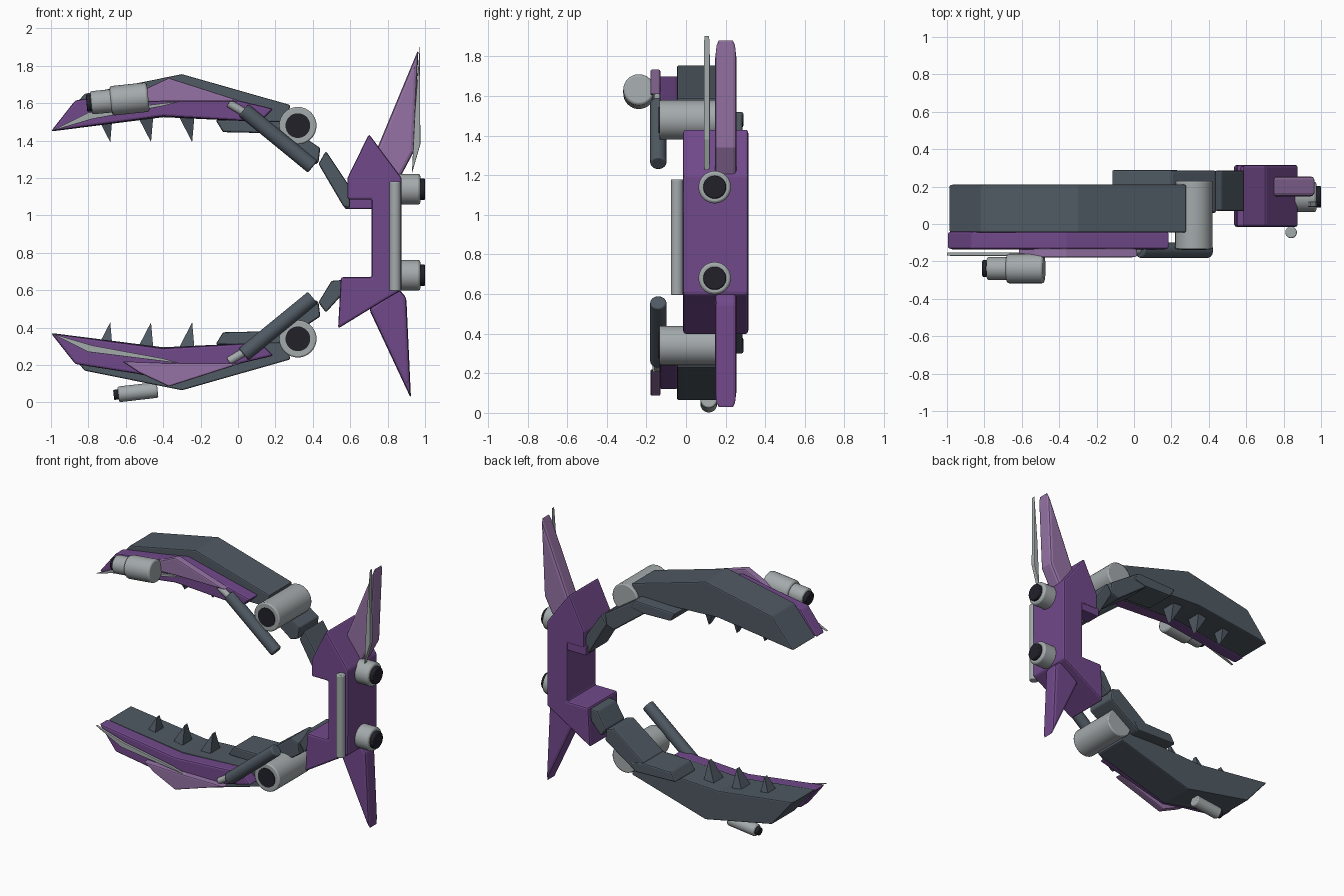
import bpy, bmesh, math
from mathutils import Vector

if "Cube" in bpy.data.objects:
    bpy.data.objects.remove(bpy.data.objects["Cube"])


def material(name, rgb):
    m = bpy.data.materials.new(name)
    m.diffuse_color = (*rgb, 1)
    m.use_nodes = True
    m.node_tree.nodes["Principled BSDF"].inputs["Base Color"].default_value = m.diffuse_color
    return m


SLATE = material("slate", (0.080, 0.101, 0.125))
PURPLE = material("purple", (0.165, 0.066, 0.255))
LILAC = material("lilac", (0.30, 0.17, 0.375))
GREY = material("grey", (0.37, 0.40, 0.41))
BLACK = material("black", (0.016, 0.015, 0.023))
MID = 0.91  # height of the mirror plane between the two jaws


def flip(points):
    return [(x, 2 * MID - z) for x, z in points]


def finish(name, bm, mat, bevel=0.0):
    bmesh.ops.recalc_face_normals(bm, faces=bm.faces)
    me = bpy.data.meshes.new(name)
    bm.to_mesh(me)
    bm.free()
    me.materials.append(mat)
    ob = bpy.data.objects.new(name, me)
    bpy.context.collection.objects.link(ob)
    if bevel:
        b = ob.modifiers.new("bevel", 'BEVEL')
        b.width = bevel
        b.segments = 2
        b.limit_method = 'ANGLE'
    return ob


def prism(name, pts, y0, y1, mat, bevel=0.01):
    """Extrude an x-z outline from y0 to y1."""
    bm = bmesh.new()
    a = [bm.verts.new((x, y0, z)) for x, z in pts]
    b = [bm.verts.new((x, y1, z)) for x, z in pts]
    bm.faces.new(a)
    bm.faces.new(b[::-1])
    n = len(pts)
    for i in range(n):
        j = (i + 1) % n
        bm.faces.new((a[i], b[i], b[j], a[j]))
    return finish(name, bm, mat, bevel)


def rod(name, p, q, r, mat, bevel=0.008, sides=32):
    """Cylinder between two points."""
    p, q = Vector(p), Vector(q)
    bm = bmesh.new()
    bmesh.ops.create_cone(bm, cap_ends=True, segments=sides, radius1=r, radius2=r, depth=(q - p).length)
    rot = (q - p).to_track_quat('Z', 'Y').to_matrix()
    for v in bm.verts:
        v.co = rot @ v.co + (p + q) / 2
    ob = finish(name, bm, mat, bevel)
    bpy.context.view_layer.objects.active = ob
    ob.select_set(True)
    bpy.ops.object.shade_smooth_by_angle(angle=math.radians(30))
    ob.select_set(False)
    return ob


def tooth(name, x, base_z, tip_z):
    """Wedge tooth narrowing to a short ridge."""
    bm = bmesh.new()
    base = [bm.verts.new((x + dx, y, base_z)) for dx, y in
            ((-0.055, 0.02), (0.035, 0.02), (0.035, 0.14), (-0.055, 0.14))]
    tip = [bm.verts.new((x + 0.022, y, tip_z)) for y in (0.065, 0.095)]
    for f in ((0, 1, 2, 3), (0, 3, 5, 4), (1, 4, 5, 2)):
        bm.faces.new([(base + tip)[i] for i in f])
    bm.faces.new((base[0], base[1], tip[0]))
    bm.faces.new((base[2], base[3], tip[1]))
    finish(name, bm, SLATE)


# Both jaws share outlines mirrored in height
for side in ("upper", "lower"):
    up = side == "upper"
    m = (lambda p: p) if up else flip

    def at(x, y, z):
        return (x, y, z if up else 2 * MID - z)

    prism(side + "_jaw", m([(-0.99, 1.45), (-0.82, 1.65), (-0.30, 1.755), (0.28, 1.59),
                            (0.26, 1.50), (0.13, 1.50), (-0.4, 1.525)]), -0.045, 0.21, SLATE, 0.008)
    prism(side + "_cheek_plate", m([(-1, 1.45), (-0.87, 1.615), (-0.55, 1.665), (-0.36, 1.70), (0.19, 1.57),
                                    (0.12, 1.50), (-0.4, 1.53)]), -0.135, -0.04, PURPLE, 0.012)
    prism(side + "_cheek_overlay", m([(-0.62, 1.60), (-0.53, 1.66), (-0.37, 1.735), (0.02, 1.61),
                                      (-0.36, 1.61)]), -0.18, -0.13, LILAC, 0.008)
    prism(side + "_blade_trim", m([(-1, 1.45), (-0.8, 1.55), (-0.3, 1.612), (-0.4, 1.585),
                                   (-0.78, 1.515)]), -0.17, -0.152, GREY, 0.002)
    for i, x in enumerate((-0.705, -0.487, -0.267)):
        tooth(f"{side}_tooth_{i}", x, at(0, 0, 1.54)[2], at(0, 0, 1.392)[2])
    # Inner hinge slab and arm
    prism(side + "_hinge_slab", m([(-0.12, 1.51), (-0.08, 1.445), (0.14, 1.44), (0.24, 1.46), (0.2, 1.52)]),
          0.06, 0.29, SLATE)
    prism(side + "_arm", m([(0.13, 1.44), (0.2, 1.52), (0.44, 1.36), (0.43, 1.28), (0.37, 1.26)]),
          0.06, 0.285, SLATE)
    # Joint barrel
    rod(side + "_joint", at(0.32, -0.135, 1.48), at(0.32, 0.23, 1.48), 0.1, GREY)
    rod(side + "_joint_cap", at(0.32, -0.14, 1.48), at(0.32, -0.1, 1.48), 0.066, BLACK, 0)
    # Piston
    rod(side + "_piston_rod", at(-0.05, -0.14, 1.60), at(0.1, -0.14, 1.48 + 0.03), 0.022, GREY, 0.004, 16)
    rod(side + "_piston", at(0.03, -0.14, 1.563), at(0.40, -0.14, 1.26), 0.041, SLATE, 0.008)

# Wrist links differ between top and bottom
prism("upper_wrist", [(0.47, 1.345), (0.60, 1.15), (0.60, 1.04), (0.565, 1.045), (0.43, 1.275)],
      0.07, 0.285, SLATE)
prism("lower_wrist", [(0.43, 0.535), (0.50, 0.65), (0.56, 0.655), (0.56, 0.58), (0.47, 0.48)],
      0.07, 0.285, SLATE)

# Rear body
prism("body", [(0.70, 1.435), (0.585, 1.2), (0.585, 1.085), (0.715, 1.085), (0.715, 0.67), (0.55, 0.67),
               (0.535, 0.395), (0.78, 0.545), (0.875, 0.60), (0.875, 1.2)], -0.015, 0.315, PURPLE, 0.012)
prism("body_lip", [(0.57, 1.10), (0.57, 1.035), (0.72, 1.035), (0.72, 1.10)], 0.2, 0.31, PURPLE, 0.006)

# Tail fins and blade
prism("upper_fin", [(0.72, 1.2), (0.72, 1.30), (0.965, 1.89), (0.94, 1.34), (0.86, 1.19)],
      0.147, 0.255, LILAC, 0.018)
prism("lower_fin", [(0.70, 0.5), (0.925, 0.02), (0.90, 0.56), (0.85, 0.62)], 0.147, 0.255, PURPLE, 0.018)
prism("fin_blade", [(0.972, 1.905), (0.975, 1.38), (0.93, 1.225), (0.945, 1.55)], 0.09, 0.12, GREY, 0.004)

# Thrusters and spine bar
for i, z in enumerate((1.14, 0.68)):
    rod(f"thruster_{i}", (0.85, 0.145, z), (0.975, 0.145, z), 0.082, GREY, 0.012)
    rod(f"thruster_nozzle_{i}", (0.96, 0.145, z), (1.0, 0.145, z), 0.058, BLACK, 0.006)
rod("spine_bar", (0.84, -0.045, 0.595), (0.84, -0.045, 1.18), 0.031, GREY, 0.006)

# Upper side cannon and small lower cannon
C = -0.238
rod("cannon_body", (-0.48, C, 1.633), (-0.68, C, 1.612), 0.079, GREY, 0.012)
rod("cannon_barrel", (-0.66, C, 1.614), (-0.785, C, 1.602), 0.062, GREY, 0.008)
rod("cannon_muzzle", (-0.77, C, 1.603), (-0.81, C, 1.599), 0.046, BLACK, 0.006)
rod("small_cannon", (-0.43, 0.115, 0.067), (-0.64, 0.115, 0.043), 0.042, GREY, 0.008)
rod("small_cannon_muzzle", (-0.62, 0.115, 0.045), (-0.665, 0.115, 0.04), 0.027, BLACK, 0.004)
